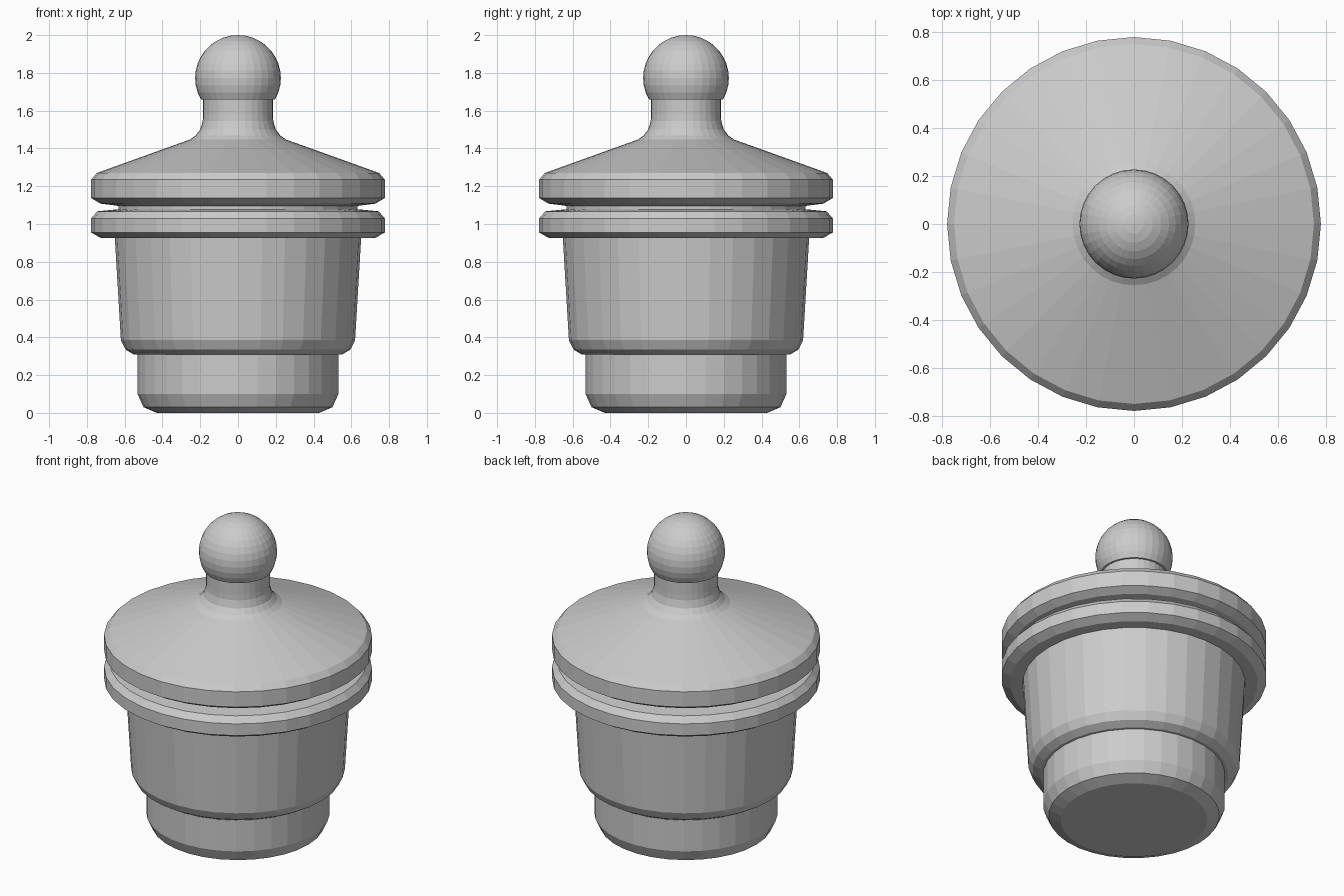
import bpy, bmesh, math

if "Cube" in bpy.data.objects:
    bpy.data.objects.remove(bpy.data.objects["Cube"])

SIDES = 32


def lathe(name, profile):
    """Revolve (radius, height) points around z and cap both open ends."""
    bm = bmesh.new()
    rings = []
    for r, z in profile:
        if r < 1e-5:
            rings.append([bm.verts.new((0, 0, z))])
        else:
            rings.append([bm.verts.new((r * math.cos(a), r * math.sin(a), z))
                          for a in (2 * math.pi * i / SIDES for i in range(SIDES))])
    for low, high in zip(rings, rings[1:]):
        for i in range(SIDES):
            j = (i + 1) % SIDES
            if len(high) == 1:
                bm.faces.new((low[i], low[j], high[0]))
            else:
                bm.faces.new((low[i], low[j], high[j], high[i]))
    bm.faces.new(rings[0][::-1])
    if len(rings[-1]) > 1:
        bm.faces.new(rings[-1])
    bmesh.ops.recalc_face_normals(bm, faces=bm.faces)
    mesh = bpy.data.meshes.new(name)
    bm.to_mesh(mesh)
    bm.free()
    obj = bpy.data.objects.new(name, mesh)
    bpy.context.collection.objects.link(obj)
    return obj


# Jar: foot, tapered body and rim
lathe("jar_body", [
    (0.43, 0.0), (0.50, 0.03), (0.532, 0.10), (0.532, 0.308),
    (0.55, 0.308), (0.595, 0.335), (0.62, 0.385), (0.652, 0.925),
    (0.725, 0.925), (0.777, 0.955), (0.777, 1.03), (0.745, 1.067), (0.635, 1.078),
])

# Narrow seat in the gap between jar and lid
lathe("lid_seat", [(0.632, 1.07), (0.632, 1.105)])

# Lid: bevelled edge, cone and filleted neck
lathe("lid", [
    (0.635, 1.096), (0.728, 1.108), (0.777, 1.137), (0.777, 1.235),
    (0.748, 1.27), (0.255, 1.447), (0.225, 1.468), (0.20, 1.50),
    (0.187, 1.545), (0.185, 1.58), (0.185, 1.67),
])

# Ball knob with its underside cut flat
R, CZ = 0.227, 1.773
start, steps = math.asin((1.66 - CZ) / R), 12
knob = [(R * math.cos(t), CZ + R * math.sin(t))
        for t in (start + (math.pi / 2 - start) * k / steps for k in range(steps))]
lathe("knob", knob + [(0, 2.0)])
